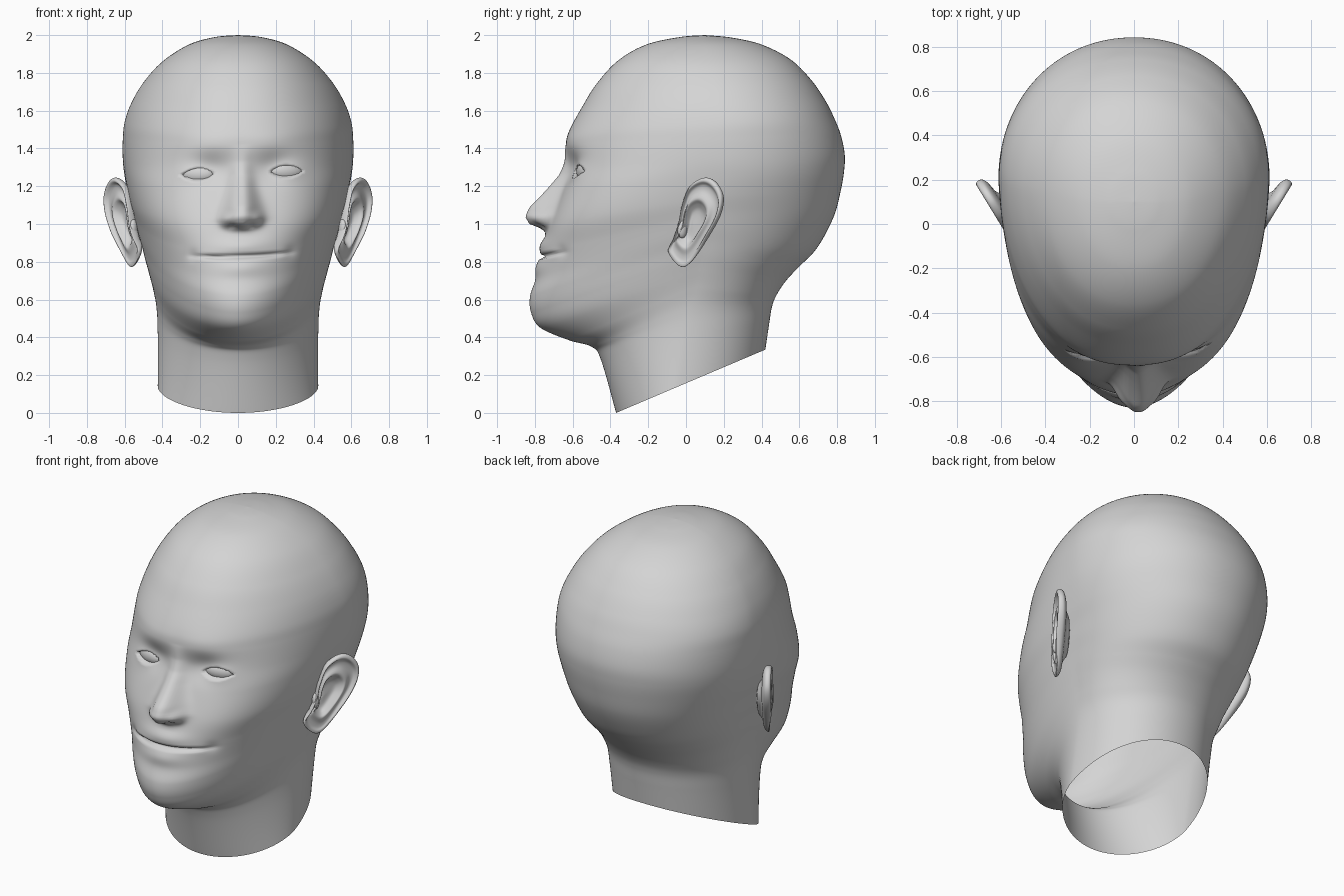
import bpy, bmesh, math
from mathutils import Vector

cube = bpy.data.objects.get("Cube")
if cube:
    bpy.data.objects.remove(cube, do_unlink=True)

skin = bpy.data.materials.new("plain_grey")
skin.use_nodes = True
GREY = (0.66, 0.66, 0.66, 1)
skin.diffuse_color = GREY
skin.node_tree.nodes["Principled BSDF"].inputs["Base Color"].default_value = GREY


def catmull(keys, steps, closed=False):
    """Smooth curve through keys of any dimension."""
    keys = [Vector(k) for k in keys]
    count = len(keys)
    pick = (lambda i: keys[i % count]) if closed else (lambda i: keys[min(max(i, 0), count - 1)])
    out = []
    for i in range(count if closed else count - 1):
        a, b, c, d = (pick(i + k) for k in (-1, 0, 1, 2))
        for s in range(steps):
            t = s / steps
            out.append(b + (c - a) * (t / 2) + (a * 2 - b * 5 + c * 4 - d) * (t * t / 2)
                       + (b * 3 - a - c * 3 + d) * (t ** 3 / 2))
    if not closed:
        out.append(keys[-1])
    return out


def table(z, pairs):
    """Linear lookup in rising (z, value) pairs."""
    if z <= pairs[0][0]:
        return pairs[0][1]
    for (z0, v0), (z1, v1) in zip(pairs, pairs[1:]):
        if z <= z1:
            return v0 + (v1 - v0) * (z - z0) / (z1 - z0)
    return pairs[-1][1]


def bump(v, centre, size):
    return math.exp(-((v - centre) / size) ** 2)


def loft(name, rings, fix_normals=False):
    """Skin a stack of closed rings into one smooth object."""
    bm = bmesh.new()
    rows = [[bm.verts.new(p) for p in ring] for ring in rings]
    n = len(rows[0])
    for low, high in zip(rows, rows[1:]):
        for j in range(n):
            k = (j + 1) % n
            bm.faces.new((low[j], low[k], high[k], high[j]))
    bmesh.ops.remove_doubles(bm, verts=bm.verts, dist=0.00001)
    if fix_normals:
        bmesh.ops.recalc_face_normals(bm, faces=bm.faces)
    mesh = bpy.data.meshes.new(name)
    bm.to_mesh(mesh)
    bm.free()
    mesh.shade_smooth()
    mesh.materials.append(skin)
    obj = bpy.data.objects.new(name, mesh)
    bpy.context.collection.objects.link(obj)
    return obj


def ellipsoid(name, location, scale, turn=0):
    bpy.ops.mesh.primitive_uv_sphere_add(segments=32, ring_count=16, radius=1, location=location,
                                         scale=scale, rotation=(0, 0, turn))
    obj = bpy.context.object
    obj.name = name
    obj.data.shade_smooth()
    obj.data.materials.append(skin)
    return obj


# Guide curves: front y, z | side x, y, z | back y, z, from neck cut to crown
GUIDES = [
    (-.37, 0, .425, -.05, .136, .42, .335),
    (-.45, .28, .425, 0, .42, .44, .47),
    (-.5, .35, .432, .02, .56, .455, .56),
    (-.62, .385, .452, .05, .67, .48, .625),
    (-.77, .45, .475, .06, .76, .53, .7),
    (-.82, .53, .497, .08, .84, .6, .775),
    (-.825, .62, .515, .1, .91, .68, .855),
    (-.79, .72, .535, .12, .98, .74, .95),
    (-.76, .85, .555, .15, 1.06, .79, 1.06),
    (-.72, 1, .58, .18, 1.15, .82, 1.18),
    (-.66, 1.17, .6, .2, 1.25, .837, 1.28),
    (-.635, 1.3, .61, .2, 1.34, .84, 1.37),
    (-.635, 1.42, .61, .2, 1.45, .82, 1.47),
    (-.615, 1.5, .6, .2, 1.54, .785, 1.56),
    (-.55, 1.62, .565, .18, 1.64, .74, 1.65),
    (-.475, 1.74, .5, .16, 1.75, .665, 1.76),
    (-.36, 1.865, .4, .13, 1.86, .555, 1.87),
    (-.21, 1.95, .26, .11, 1.95, .4, 1.95),
    (-.03, 1.99, .12, .1, 1.99, .24, 1.987),
    (.1, 2, 0, .1, 2, .1, 2),
]
# Front roundness per guide: below one is squarer, above one more pointed
ROUNDNESS = [1, 1, 1, 1.03, 1.06, 1.06, 1.03, .96, .86, .74, .72, .8, .88, .9] + [.92] * 6
BACK_ROUNDNESS, TAPER = .96, .07
NOSE_HEIGHT = [(.93, 0), (.96, .012), (.98, .05), (1, .11), (1.04, .145), (1.09, .14),
               (1.17, .09), (1.26, .035), (1.33, .012), (1.42, 0)]
NOSE_WIDTH = [(.97, .07), (1.03, .09), (1.1, .08), (1.2, .06), (1.35, .045)]
FACE_X, FACE_TILT, EYE_X, EYE_Z = .02, .035, .235, 1.27


def face_relief(x, z):
    """Forward push of the face surface at a point."""
    x -= FACE_X
    z -= FACE_TILT * x
    side = abs(x)
    # Nose, wings and nostrils
    push = table(z, NOSE_HEIGHT) * math.exp(-(side / table(z, NOSE_WIDTH)) ** 2.4)
    push += .025 * bump(side, .085, .03) * bump(z, 1.025, .035)
    push -= .025 * bump(side, .045, .02) * bump(z, .992, .012)
    # Sockets and brows
    push -= .038 * bump(side, .17, .11) * bump(z, 1.29, .08)
    push += .006 * bump(side, .18, .14) * bump(z, 1.43, .06)
    # Lids with an almond opening
    push += .018 * bump(side, EYE_X, .08) * bump(z, EYE_Z, .05)
    u = (side - EYE_X) / .088
    if abs(u) < 1:
        inside = 1 - abs(z - EYE_Z) / (.036 * (1 - u * u))
        push -= .028 * min(max(inside * 2.5, 0), 1)
    # Lips, mouth line and corners
    line = .828 + .15 * x * x
    fade = math.exp(-(side / .235) ** 6)
    push += .022 * bump(z, .885, .045) * bump(x, 0, .13)
    push += .018 * bump(z, .77, .05) * bump(x, 0, .13)
    push -= .03 * fade * bump(z, line, .01)
    push -= .01 * bump(side, .26, .03) * bump(z, .845, .03)
    return push


# Head and open neck, with columns packed towards the face
COLUMNS = 200
keys = [guide + (power,) for guide, power in zip(GUIDES, ROUNDNESS)]
head_rings = []
for fy, fz, sx, sy, sz, by, bz, front_power in catmull(keys, 14):
    ring = []
    for j in range(COLUMNS):
        u = math.tau * j / COLUMNS
        a = u - .5 * math.sin(u)
        c, s = math.cos(a), math.sin(a)
        power, ey, ez = (front_power, fy, fz) if c > 0 else (BACK_ROUNDNESS, by, bz)
        along, across = abs(c) ** power, math.copysign(abs(s) ** power, s)
        x, y, z = sx * across, sy + (ey - sy) * along, sz + (ez - sz) * along
        if c > 0:
            x *= 1 - TAPER * along
            y -= face_relief(x, z)
        ring.append((x, y, z))
    head_rings.append(ring)
head = loft("head", head_rings)

# Eyeballs set just in front of the lid openings
for name, side in (("left_eyeball", 1), ("right_eyeball", -1)):
    cx, cz = FACE_X + side * EYE_X, EYE_Z + side * EYE_X * FACE_TILT
    floor = min((v.co for v in head.data.vertices if v.co.y < 0),
                key=lambda p: (p.x - cx) ** 2 + (p.z - cz) ** 2)
    ellipsoid(name, (cx, floor.y + .024, cz), (.09, .04, .05), side * .28)

# Ear outline in y, z; the ear plane flares outwards to the back
EAR = [(-.09, .85), (-.03, .775), (.03, .8), (.12, .93), (.185, 1.05), (.2, 1.15),
       (.16, 1.225), (.1, 1.245), (.03, 1.2), (-.01, 1.1), (-.03, 1), (-.06, .92)]
# Size and height from the hollow over the ridge and rim to the back
EAR_SECTION = [(0, -.02), (.3, -.02), (.45, 0), (.56, .022), (.72, .008), (.84, .01), (.92, .028),
               (.99, .02), (.98, -.005), (.85, -.022), (.6, -.032), (.4, -.055), (0, -.065)]
outline = catmull(EAR, 8, closed=True)
hollow = Vector((.025, .99))
out = Vector((.85, -.53, 0))
ear_rings = []
for size, height in catmull(EAR_SECTION, 4):
    ring = []
    for p in outline:
        y, z = hollow + (p - hollow) * max(size, 0)
        soft = table(z, [(.82, .3), (.95, 1)]) if height > 0 else 1
        ring.append(Vector((.522 + (y + .08) * .61, y, z)) + out * height * soft)
    ear_rings.append(ring)
ears = loft("ears", ear_rings, fix_normals=True)
ears.modifiers.new("Mirror", 'MIRROR')

# Small flaps in front of the ear hollows
for name, side in (("left_ear_flap", 1), ("right_ear_flap", -1)):
    ellipsoid(name, (side * .555, -.02, .975), (.022, .028, .05), side * .5)
